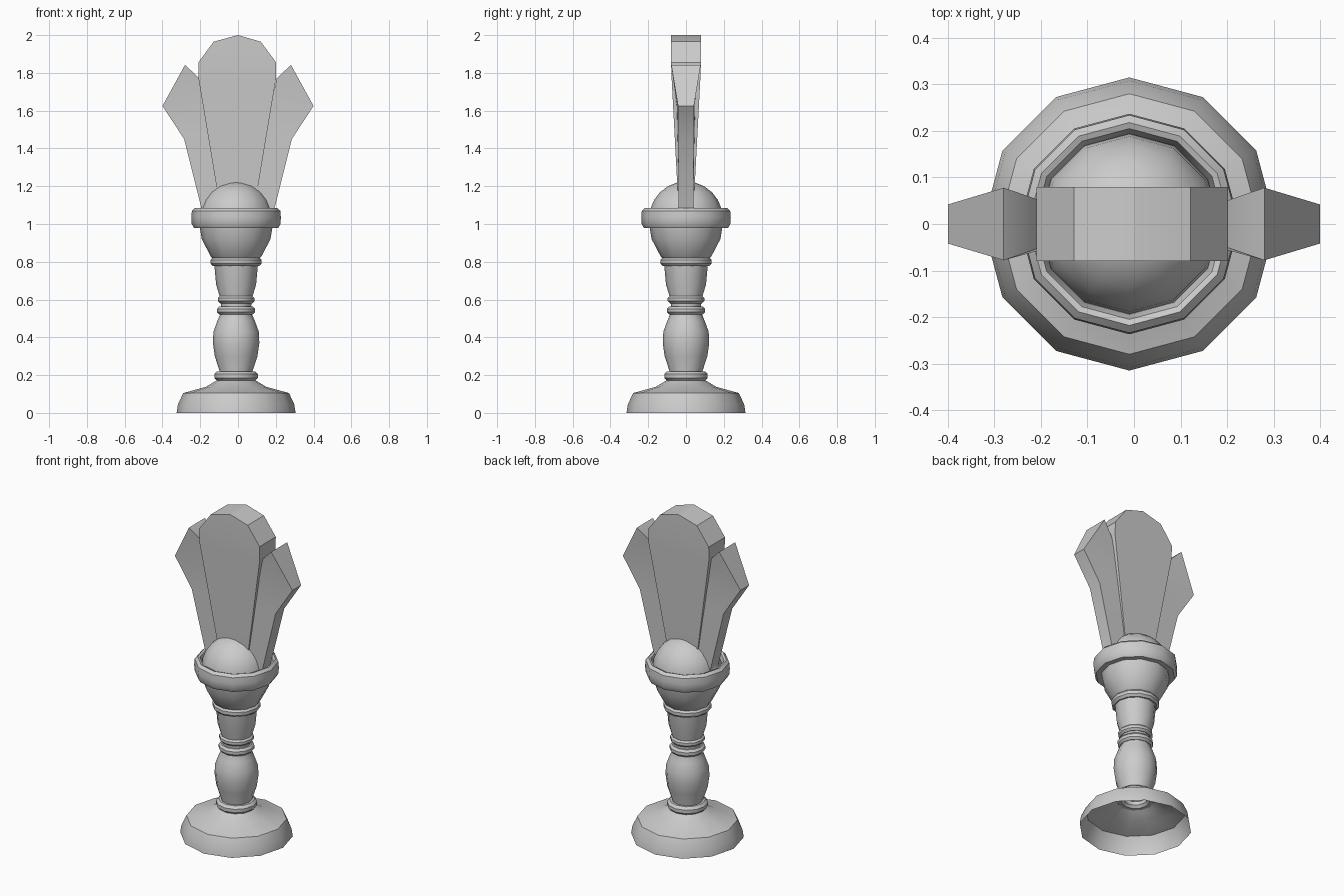
import bpy, bmesh, math

if "Cube" in bpy.data.objects:
    bpy.data.objects.remove(bpy.data.objects["Cube"])

CX = -0.01   # axis of the turned parts
SIDES = 12


def finish(name, bm, angle=35):
    bmesh.ops.remove_doubles(bm, verts=bm.verts, dist=1e-4)
    bmesh.ops.recalc_face_normals(bm, faces=bm.faces)
    me = bpy.data.meshes.new(name)
    bm.to_mesh(me)
    bm.free()
    ob = bpy.data.objects.new(name, me)
    bpy.context.collection.objects.link(ob)
    bpy.ops.object.select_all(action='DESELECT')
    ob.select_set(True)
    bpy.context.view_layer.objects.active = ob
    bpy.ops.object.shade_smooth_by_angle(angle=math.radians(angle))
    return ob


def lathe(name, profile, closed=False):
    """Turn an (r, z) profile around the vertical axis."""
    bm = bmesh.new()
    rings = []
    for r, z in profile:
        rings.append([bm.verts.new((CX + r * math.cos(k * math.tau / SIDES),
                                    r * math.sin(k * math.tau / SIDES), z))
                      for k in range(SIDES)])
    pairs = list(zip(rings, rings[1:]))
    if closed:
        pairs.append((rings[-1], rings[0]))
    for a, b in pairs:
        for k in range(SIDES):
            n = (k + 1) % SIDES
            bm.faces.new((a[k], a[n], b[n], b[k]))
    return finish(name, bm)


def ring(name, outer, z, half_w, half_h, n=8):
    """Rounded collar with an elliptical section."""
    pts = []
    for k in range(n):
        a = (k + 0.5) * math.tau / n
        s = 1 / math.cos(math.pi / n)
        pts.append((outer - half_w + half_w * s * math.cos(a), z + half_h * s * math.sin(a)))
    return lathe(name, pts, closed=True)


def plate(name, rows, sign=1):
    """Slab from rows of two (x, z, half thickness) points."""
    bm = bmesh.new()
    loops = []
    for a, b in rows:
        corners = [(a, -1), (b, -1), (b, 1), (a, 1)]
        loops.append([bm.verts.new((sign * p[0], s * p[2], p[1])) for p, s in corners])
    for a, b in zip(loops, loops[1:]):
        for k in range(4):
            n = (k + 1) % 4
            bm.faces.new((a[k], a[n], b[n], b[k]))
    bm.faces.new(loops[0])
    bm.faces.new(loops[-1])
    return finish(name, bm)


# hollow foot
lathe("foot", [(0.315, 0), (0.308, 0.045), (0.28, 0.105), (0.16, 0.138),
               (0.115, 0.165), (0.085, 0.18)])

# turned stem and cup
lathe("stem", [(0.085, 0.18), (0.087, 0.22), (0.113, 0.3), (0.123, 0.37), (0.12, 0.43),
               (0.1, 0.485), (0.083, 0.525), (0.08, 0.57), (0.085, 0.61), (0.106, 0.68),
               (0.115, 0.78), (0.12, 0.815), (0.135, 0.83), (0.182, 0.92), (0.192, 0.98)])

# collars along the stem
ring("foot_collar", 0.115, 0.195, 0.025, 0.025)
ring("lower_collar", 0.1, 0.542, 0.02, 0.022)
ring("middle_collar", 0.097, 0.6, 0.02, 0.02)
ring("upper_collar", 0.135, 0.8, 0.02, 0.023)

# wide rim of the cup
lathe("cup_rim", [(0.185, 0.978), (0.222, 0.978), (0.235, 1.0), (0.237, 1.035),
                  (0.234, 1.07), (0.218, 1.085), (0.205, 1.08), (0.195, 1.05)], closed=True)

# ball resting in the cup
bm = bmesh.new()
bmesh.ops.create_uvsphere(bm, u_segments=SIDES, v_segments=12, radius=0.195)
bmesh.ops.translate(bm, verts=bm.verts, vec=(CX, 0, 1.03))
finish("ball", bm)

# central blade
half = [(0.08, 1.02, 0.037), (0.11, 1.2, 0.046), (0.205, 1.77, 0.076),
        (0.206, 1.855, 0.079), (0.125, 1.965, 0.079), (0, 2.0, 0.079)]
plate("centre_blade", [((-x - 0.004, z, t), (x - 0.004, z, t)) if x else
                       ((0, z, t), (0, z, t)) for x, z, t in half[:-1]]
      + [((-0.0005, 2.0, 0.079), (0.0005, 2.0, 0.079))])

# side blades
wing = [((0.07, 1.02, 0.034), (0.178, 1.02, 0.038)),
        ((0.145, 1.45, 0.044), (0.285, 1.45, 0.042)),
        ((0.172, 1.62, 0.048), (0.4, 1.625, 0.042)),
        ((0.205, 1.77, 0.052), (0.28, 1.843, 0.078))]
for label, s in (("left", -1), ("right", 1)):
    plate(label + "_side_blade", wing, s)
